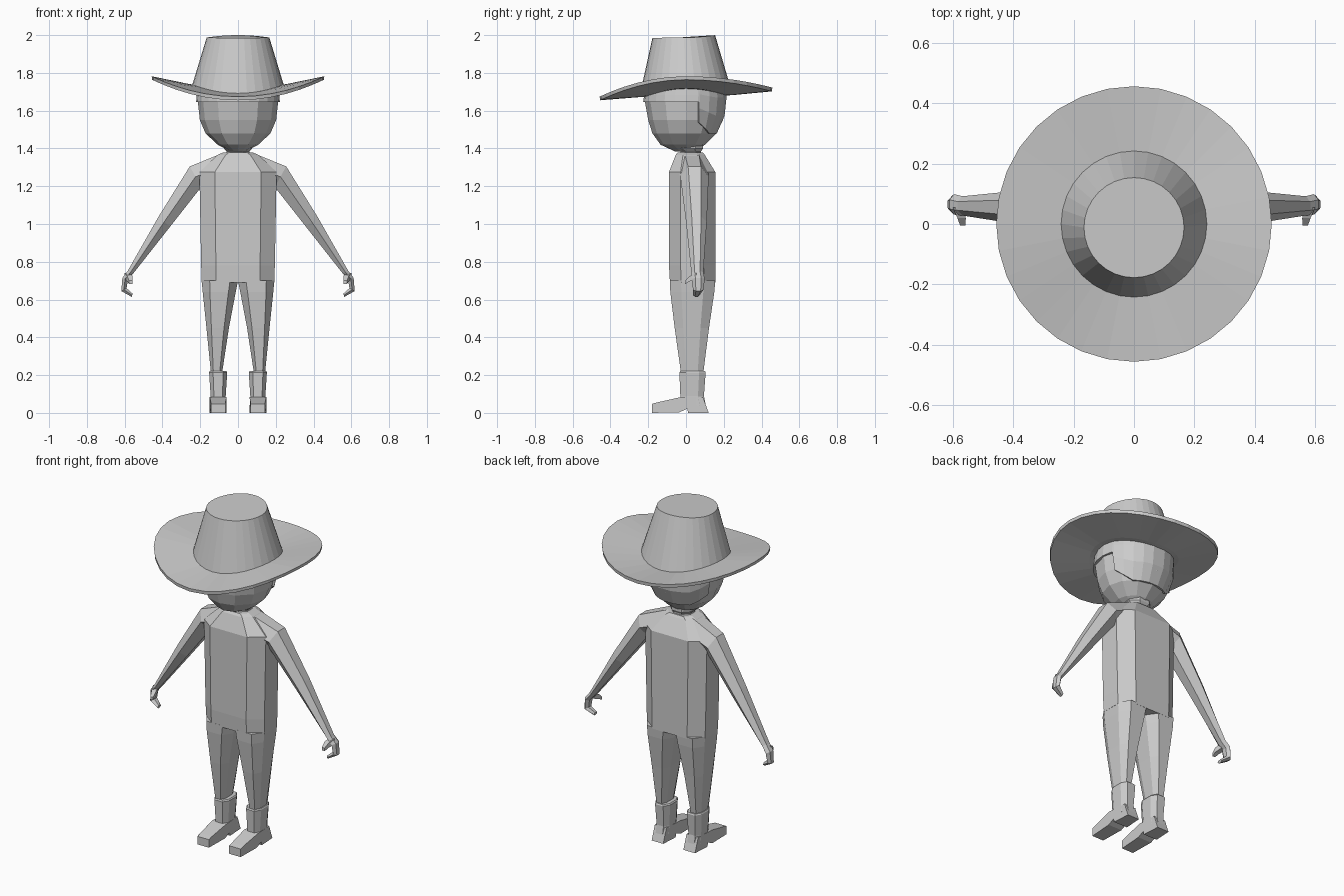
import bpy
import math

if "Cube" in bpy.data.objects:
    bpy.data.objects.remove(bpy.data.objects["Cube"])

grey = bpy.data.materials.new("light_grey")
grey.diffuse_color = (0.6, 0.6, 0.6, 1)
grey.use_nodes = True
grey.node_tree.nodes["Principled BSDF"].inputs["Base Color"].default_value = grey.diffuse_color


def make(name, verts, faces):
    me = bpy.data.meshes.new(name)
    me.from_pydata(verts, [], faces)
    me.materials.append(grey)
    ob = bpy.data.objects.new(name, me)
    bpy.context.collection.objects.link(ob)
    # consistent outward normals
    import bmesh
    bm = bmesh.new()
    bm.from_mesh(me)
    bmesh.ops.recalc_face_normals(bm, faces=bm.faces)
    bm.to_mesh(me)
    bm.free()
    return ob


def loft(name, rings, cap_start=True, cap_end=True, closed=False):
    """Skin a list of rings that all have the same number of points."""
    n, m = len(rings[0]), len(rings)
    verts = [p for r in rings for p in r]
    faces = []
    for i in range(m if closed else m - 1):
        a, b = i * n, (i + 1) % m * n
        faces += [(a + j, a + (j + 1) % n, b + (j + 1) % n, b + j) for j in range(n)]
    if not closed:
        if cap_start:
            faces.append(tuple(reversed(range(n))))
        if cap_end:
            faces.append(tuple(range((m - 1) * n, m * n)))
    return make(name, verts, faces)


def mirror(ob):
    ob.modifiers.new("mirror", 'MIRROR').use_bisect_axis[0] = False
    return ob


def octagon(z, x0, x1, y0, y1, cx=0.2, cy=0.25):
    """Chamfered rectangle at height z."""
    dx, dy = (x1 - x0) * cx, (y1 - y0) * cy
    return [(x0 + dx, y0, z), (x1 - dx, y0, z), (x1, y0 + dy, z), (x1, y1 - dy, z),
            (x1 - dx, y1, z), (x0 + dx, y1, z), (x0, y1 - dy, z), (x0, y0 + dy, z)]


# ---- torso and neck
loft("torso", [octagon(z, -x, x, y0, y1) for z, x, y0, y1 in (
    (0.69, 0.192, -0.085, 0.155), (0.78, 0.195, -0.09, 0.155), (1.2, 0.203, -0.09, 0.155),
    (1.275, 0.205, -0.09, 0.155), (1.365, 0.11, -0.055, 0.10), (1.378, 0.08, -0.045, 0.09))])
loft("neck", [octagon(z, -x, x, y0, y1, 0.28, 0.28) for z, x, y0, y1 in (
    (1.36, 0.065, -0.03, 0.08), (1.385, 0.06, -0.03, 0.08), (1.40, 0.075, -0.06, 0.09),
    (1.43, 0.07, -0.04, 0.09))])

# ---- legs
mirror(loft("legs", [octagon(z, x0, x1, y0, y1, 0.22, 0.25) for z, x0, x1, y0, y1 in (
    (0.20, 0.086, 0.142, -0.025, 0.09), (0.45, 0.048, 0.167, -0.06, 0.122),
    (0.64, 0.012, 0.187, -0.083, 0.15), (0.70, 0.0, 0.192, -0.086, 0.155))]))

# ---- boots: shaft and foot
mirror(loft("boot_shafts", [octagon(z, x0, x1, y0, y1, 0.22, 0.25) for z, x0, x1, y0, y1 in (
    (0.04, 0.064, 0.146, -0.03, 0.105), (0.09, 0.065, 0.145, -0.03, 0.095),
    (0.215, 0.057, 0.153, -0.035, 0.104), (0.222, 0.062, 0.149, -0.03, 0.1))]))
foot = [(-0.18, 0.0), (-0.18, 0.048), (-0.15, 0.056), (-0.03, 0.083), (0.09, 0.083),
        (0.12, 0.0), (0.012, 0.0), (0.006, 0.022), (-0.035, 0.003)]
sides = []
for x, s in ((0.06, 0.0), (0.15, 0.0)):
    # the toe narrows slightly
    sides.append([(0.105 + (x - 0.105) * (0.85 if y < -0.14 or y > 0.08 else 1), y, z) for y, z in foot])
mirror(loft("boot_feet", sides))


# ---- arms with hooked hands: (top x, z), (bottom x, z), centre y, half width
def arm_ring(t, b, yc, w):
    mid = ((t[0] + b[0]) / 2, (t[1] + b[1]) / 2)
    return [(p[0], yc + k * w, p[1]) for p, k in
            ((t, -0.45), (mid, -1), (b, -0.45), (b, 0.45), (mid, 1), (t, 0.45))]


mirror(loft("arms", [arm_ring(*a) for a in (
    ((0.09, 1.372), (0.12, 1.22), 0.03, 0.085), ((0.255, 1.305), (0.195, 1.195), 0.045, 0.075),
    ((0.42, 1.04), (0.36, 0.985), 0.055, 0.055), ((0.585, 0.75), (0.553, 0.74), 0.06, 0.032),
    ((0.612, 0.715), (0.583, 0.705), 0.065, 0.034), ((0.618, 0.645), (0.59, 0.66), 0.065, 0.028),
    ((0.562, 0.614), (0.558, 0.632), 0.055, 0.017))]))
mirror(loft("thumbs", [[(x + dx * r, y, z + dz * r) for dx, dz in ((-1, -1), (1, -1), (1, 1), (-1, 1))]
                       for x, y, z, r in ((0.585, 0.055, 0.725, 0.016), (0.572, 0.02, 0.71, 0.014),
                                          (0.568, -0.005, 0.692, 0.009))]))

# ---- head: height, half width, front y, back y
HEAD = [(1.385, 0.04, -0.06, 0.05), (1.42, 0.108, -0.135, 0.10), (1.48, 0.172, -0.178, 0.16),
        (1.55, 0.202, -0.2, 0.195), (1.65, 0.213, -0.218, 0.21), (1.75, 0.2, -0.2, 0.2)]


def head_point(z, deg, s=1.0):
    for a, b in zip(HEAD, HEAD[1:]):
        if z <= b[0]:
            break
    k = (z - a[0]) / (b[0] - a[0])
    rx, yf, yb = (a[i] + (b[i] - a[i]) * k for i in (1, 2, 3))
    c, si = math.cos(math.radians(deg)), math.sin(math.radians(deg))
    return (rx * c * s, (yb if si > 0 else -yf) * si * s, z)


loft("head", [[head_point(h[0], 30 * i) for i in range(12)] for h in HEAD])

# hair shell: short fringe in front, sideburns, lower at the nape
right = [-90, -75, -60, -45, -30, -15, 0, 18, 20, 35, 50, 65, 80]
angles = right + [180 - d for d in reversed(right[1:])]


def hairline(deg):
    y = 0.21 * math.sin(math.radians(deg))
    if y < 0.069:
        return 1.645
    return 1.54 - 0.062 * min(1, (y - 0.069) / 0.09)


rows = [[head_point(hairline(d), d, 0.97) for d in angles]]
for k in (0, 0.35, 0.7, 1):
    rows.append([head_point(hairline(d) + (1.75 - hairline(d)) * k, d, 1.045) for d in angles])
loft("hair", rows, cap_start=False)

# ---- hat: curled brim and tapered crown
N = 32


def hat_ring(r, side, front, back, cy=0.0):
    pts = []
    for i in range(N):
        t = 2 * math.pi * i / N
        s = math.sin(t)
        pts.append((r * math.cos(t), r * s + cy, side + ((back if s > 0 else front) - side) * s * s))
    return pts


loft("hat_brim", [hat_ring(0.19, 1.735, 1.69, 1.70), hat_ring(0.242, 1.738, 1.692, 1.702),
                  hat_ring(0.457, 1.782, 1.674, 1.722), hat_ring(0.455, 1.764, 1.655, 1.702),
                  hat_ring(0.242, 1.718, 1.672, 1.682), hat_ring(0.19, 1.715, 1.67, 1.68)], closed=True)
loft("hat_crown", [hat_ring(0.243, 1.734, 1.69, 1.70), hat_ring(0.166, 1.987, 1.985, 2.0, -0.012)],
     cap_start=False)
